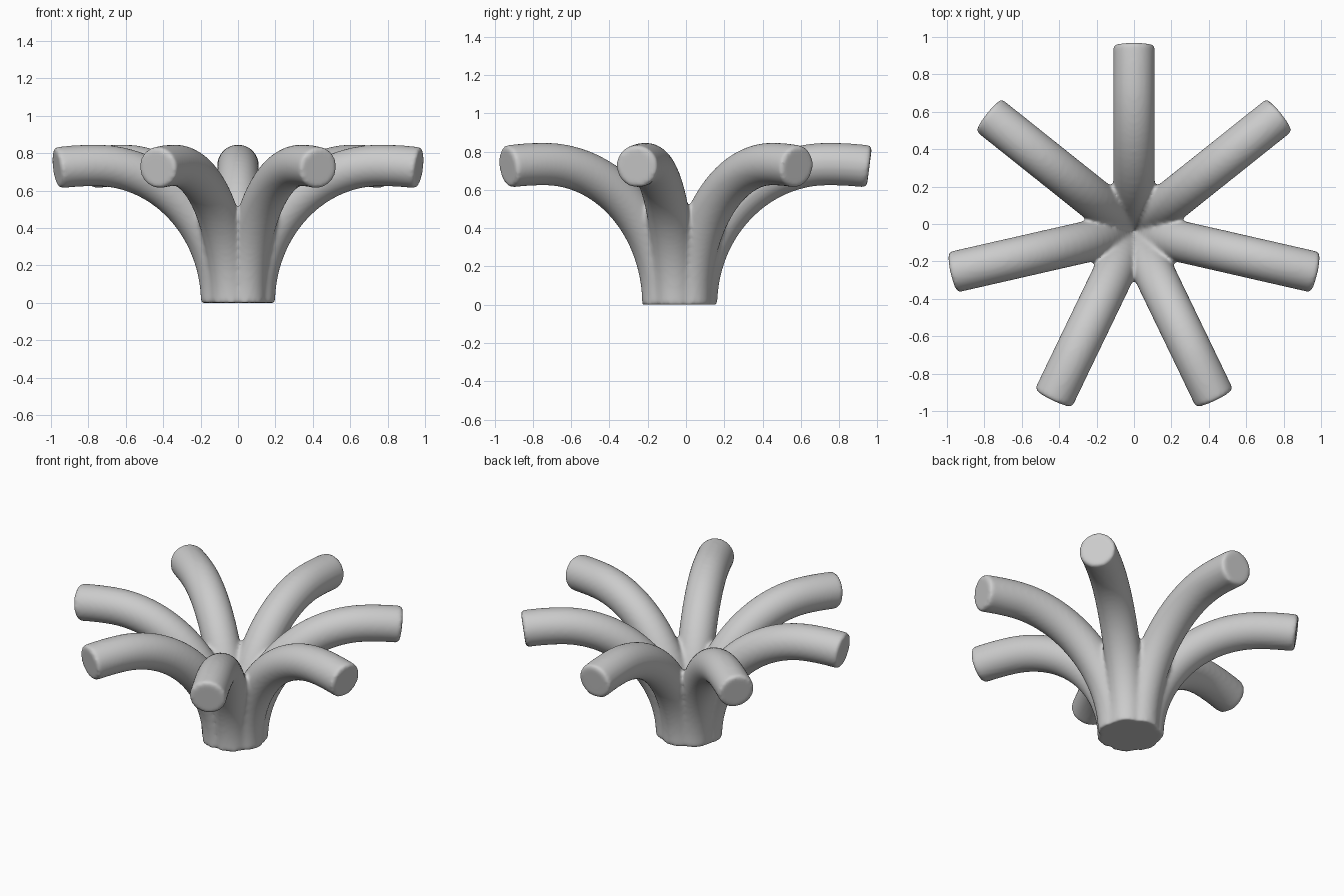
import bpy, bmesh, math
from mathutils import Vector

if "Cube" in bpy.data.objects:
    bpy.data.objects.remove(bpy.data.objects["Cube"])

ARMS, SIDES, RADIUS, CENTRE_Y = 7, 32, 0.111, -0.037

# Arm centre line as (radius, height): elliptical rise, then a gentle droop
path = []
for i in range(25):
    t = math.radians(90 * i / 24)
    path.append((0.78 - 0.69 * math.cos(t), 0.735 * math.sin(t)))
for r in (0.83, 0.88, 0.93, 0.97, 0.985, 0.995):
    path.append((r, 0.735 * math.sqrt(1 - ((r - 0.78) / 1.1) ** 2)))


def add_arm(bm, angle):
    """Sweep a round section along the path, in the given direction."""
    out = Vector((math.cos(angle), math.sin(angle), 0))
    side = Vector((-out.y, out.x, 0))
    up = Vector((0, 0, 1))
    origin = Vector((0, CENTRE_Y, 0))
    rings = []
    for i, (r, z) in enumerate(path):
        if i == 0:
            dr, dz = 0, 1
        else:
            j = min(i + 1, len(path) - 1)
            dr, dz = path[j][0] - path[i - 1][0], path[j][1] - path[i - 1][1]
        normal = (up * dr - out * dz).normalized()
        rad = RADIUS - (0.012 if i == len(path) - 1 else 0)
        c = origin + out * r + up * z
        rings.append([bm.verts.new(c + rad * (
            normal * math.cos(2 * math.pi * k / SIDES) +
            side * math.sin(2 * math.pi * k / SIDES))) for k in range(SIDES)])
    for a, b in zip(rings, rings[1:]):
        for k in range(SIDES):
            n = (k + 1) % SIDES
            bm.faces.new((a[k], a[n], b[n], b[k]))
    bm.faces.new(rings[0][::-1])
    bm.faces.new(rings[-1])


# Seven arms radiating from a shared lobed stem
bm = bmesh.new()
for k in range(ARMS):
    add_arm(bm, math.pi / 2 + k * 2 * math.pi / ARMS)
bmesh.ops.recalc_face_normals(bm, faces=bm.faces)
mesh = bpy.data.meshes.new("branching_arms")
bm.to_mesh(mesh)
bm.free()
body = bpy.data.objects.new("branching_arms", mesh)
bpy.context.collection.objects.link(body)

# Fuse the arms into one skin and soften the joins
remesh = body.modifiers.new("fuse", 'REMESH')
remesh.mode = 'VOXEL'
remesh.voxel_size = 0.012
remesh.use_smooth_shade = True
smooth = body.modifiers.new("soften", 'SMOOTH')
smooth.factor = 0.5
smooth.iterations = 8
